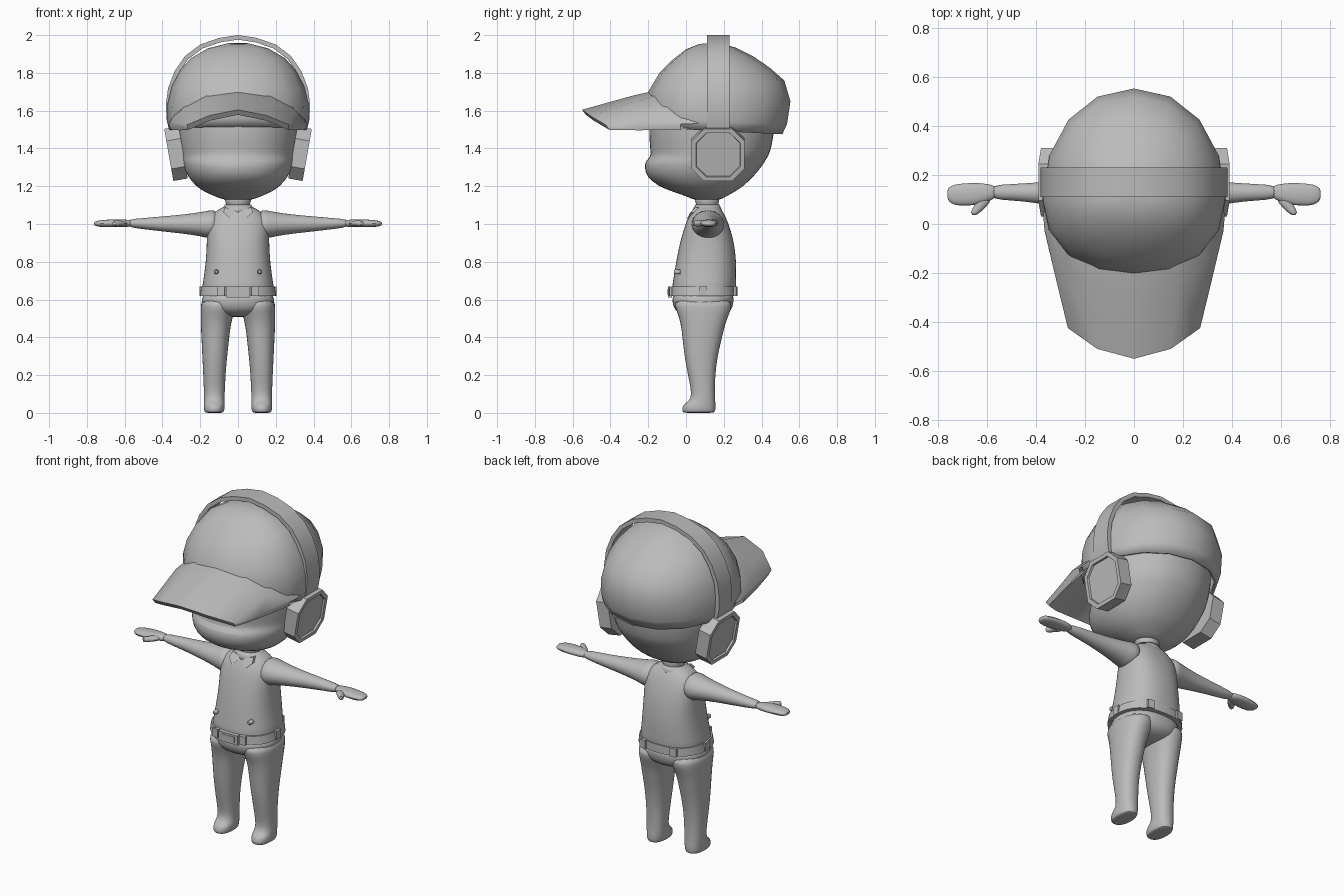
import bpy, bmesh, math
from mathutils import Matrix, Vector

grey = bpy.data.materials.new("plain_grey")
grey.diffuse_color = (0.5, 0.5, 0.5, 1)


def finish(name, bm, sub=0, thick=0, angle=40):
    """Turn a bmesh into a smooth-shaded object."""
    bmesh.ops.recalc_face_normals(bm, faces=bm.faces)
    me = bpy.data.meshes.new(name)
    bm.to_mesh(me)
    bm.free()
    me.materials.append(grey)
    ob = bpy.data.objects.new(name, me)
    bpy.context.collection.objects.link(ob)
    if thick:
        m = ob.modifiers.new("thickness", 'SOLIDIFY')
        m.thickness, m.offset = thick, -1
    if sub:
        ob.modifiers.new("round", 'SUBSURF').levels = sub
        ob.modifiers["round"].render_levels = sub
    bpy.ops.object.select_all(action='DESELECT')
    ob.select_set(True)
    bpy.context.view_layer.objects.active = ob
    bpy.ops.object.shade_smooth_by_angle(angle=math.radians(angle))
    return ob


def loft(name, rings, caps=(True, True), closed=True, flip=1, **kw):
    """Skin a list of point rings; flip=-1 mirrors across x."""
    bm = bmesh.new()
    vs = [[bm.verts.new((p[0] * flip, p[1], p[2])) for p in r] for r in rings]
    n = len(rings[0])
    for a, b in zip(vs, vs[1:]):
        for i in range(n if closed else n - 1):
            j = (i + 1) % n
            bm.faces.new((a[i], a[j], b[j], b[i]))
    if caps[0]:
        bm.faces.new(vs[0])
    if caps[1]:
        bm.faces.new(vs[-1])
    return finish(name, bm, **kw)


def pair(name, rings, **kw):
    loft("left_" + name, rings, **kw)
    loft("right_" + name, rings, flip=-1, **kw)


def oval(a0, a1, b0, b1, n=20, p=2.0):
    """Superellipse filling a rectangle."""
    out = []
    for i in range(n):
        t = 2 * math.pi * i / n
        c, s = math.cos(t), math.sin(t)
        out.append(((a0 + a1) / 2 + (a1 - a0) / 2 * math.copysign(abs(c) ** (2 / p), c),
                    (b0 + b1) / 2 + (b1 - b0) / 2 * math.copysign(abs(s) ** (2 / p), s)))
    return out


def zring(z, x0, x1, y0, y1, **kw):
    return [(x, y, z) for x, y in oval(x0, x1, y0, y1, **kw)]


def xring(x, y0, y1, z0, z1, **kw):
    return [(x, y, z) for y, z in oval(y0, y1, z0, z1, **kw)]


def stack(table, **kw):
    """Centred rings from rows of (z, half width, y front, y back)."""
    return [zring(z, -w, w, a, b, **kw) for z, w, a, b in table]


def box(name, center, size, turn=0):
    bm = bmesh.new()
    bmesh.ops.create_cube(bm, size=1)
    bm.transform(Matrix.Translation(center) @ Matrix.Rotation(turn, 4, 'Z')
                 @ Matrix.Diagonal((*size, 1)))
    return finish(name, bm)


# Head with a projecting muzzle below the face
loft("head", stack([
    (1.125, .07, .04, .18), (1.145, .12, .01, .21), (1.17, .18, -.07, .26), (1.20, .225, -.15, .305),
    (1.25, .268, -.212, .36), (1.30, .29, -.222, .40), (1.33, .297, -.22, .42),
    (1.355, .302, -.192, .435), (1.38, .306, -.19, .448), (1.45, .318, -.198, .465),
    (1.55, .325, -.20, .475), (1.68, .31, -.16, .46), (1.80, .25, -.08, .38),
    (1.88, .14, .02, .27), (1.90, .05, .09, .18)], n=24, p=2.15), sub=1)
loft("neck", stack([(1.04, .08, .035, .19), (1.08, .062, .055, .175),
                    (1.11, .06, .055, .17), (1.15, .09, .03, .19)]), sub=1)

# Cap crown: rows of z front, z back, half width, y front, y back
crown = []
for zf, zb, w, yf, yb in [
        (1.515, 1.475, .365, -.20, .51), (1.56, 1.53, .375, -.21, .535),
        (1.63, 1.65, .372, -.215, .553), (1.70, 1.76, .350, -.20, .52),
        (1.80, 1.83, .305, -.14, .44), (1.87, 1.885, .25, -.07, .36),
        (1.925, 1.935, .16, .0, .26), (1.953, 1.958, .06, .07, .17)]:
    ring = []
    for x, t in oval(-w, w, -1, 1, n=16, p=2.1):
        y = .1 + t * ((yb - .1) if t > 0 else (.1 - yf))
        ring.append((x, y, zf + (zb - zf) * (t + 1) / 2))
    crown.append(ring)
loft("cap_crown", crown, caps=(False, True), thick=.02, angle=60)


# Cap brim: inner seam and outer edge, one side then mirrored
def both_sides(half):
    return [(-x, y, z) for x, y, z in reversed(half[1:])] + half


inner = both_sides([(0, -.19, 1.70), (.17, -.155, 1.68), (.28, -.06, 1.63), (.345, .0, 1.57), (.365, .08, 1.535)])
middle = both_sides([(0, -.28, 1.68), (.18, -.245, 1.655), (.30, -.16, 1.60), (.358, -.05, 1.54), (.37, .03, 1.53)])
outer = both_sides([(0, -.55, 1.605), (.15, -.51, 1.575), (.27, -.425, 1.525), (.315, -.24, 1.523), (.365, -.03, 1.528)])
lower = [(x * .98, y + .02 * (abs(x) < .28), z - .027) for x, y, z in outer]
under = [(x * .98, y, z - .027) for x, y, z in inner]
loft("cap_brim", [inner, middle, outer, lower, under, inner], caps=(False, False),
     closed=False, angle=45)

# Headphone band: flat strip following an arch over the crown
arch = [(.355, 1.46), (.378, 1.55), (.382, 1.63), (.37, 1.72), (.335, 1.81),
        (.28, 1.89), (.20, 1.95), (.10, 1.985), (0, 2.0)]
arch = arch + [(-x, z) for x, z in reversed(arch[:-1])]
band = []
for x, z in arch:
    d = (Vector((x, z)) - Vector((0, 1.58))).normalized() * .024
    band.append([(x, .11, z), (x, .23, z), (x - d.x, .23, z - d.y), (x - d.x, .11, z - d.y)])
loft("headphone_band", band)

# Ear cups: tilted chamfered squares with a recessed outer face
octagon = [(.14, .075), (.075, .14), (-.075, .14), (-.14, .075),
           (-.14, -.075), (-.075, -.14), (.075, -.14), (.14, -.075)]
place = Matrix.Translation((.33, .17, 1.372)) @ Matrix.Rotation(math.radians(10), 4, 'Y')
pair("ear_cup", [[place @ Vector((x, y * s, z * s)) for y, z in octagon] for x, s in
                 [(-.04, 1), (.037, 1), (.037, .84), (.026, .82)]], angle=25)

# Shirt body
loft("shirt", stack([
    (.625, .198, -.08, .266), (.66, .192, -.076, .266), (.74, .179, -.063, .268), (.82, .170, -.05, .266),
    (.90, .166, -.033, .255), (.96, .168, -.016, .24), (1.01, .165, .0, .222),
    (1.05, .140, .02, .205), (1.08, .10, .04, .185), (1.095, .07, .055, .172)],
    n=24, p=2.4), sub=1)
pair("sleeve_and_arm", [xring(*r, n=16) for r in [
    (.10, .02, .21, .92, 1.08), (.16, .03, .205, .922, 1.073), (.20, .042, .195, .935, 1.063),
    (.30, .066, .178, .949, 1.05), (.40, .086, .17, .96, 1.041), (.50, .096, .163, .972, 1.032),
    (.59, .10, .16, .983, 1.025)]], sub=1)
pair("hand", [xring(*r, n=12, p=2.3) for r in [
    (.56, .105, .157, .985, 1.022), (.60, .09, .165, .983, 1.024), (.64, .077, .17, .983, 1.026),
    (.69, .072, .168, .983, 1.024), (.735, .075, .163, .984, 1.02), (.757, .092, .15, .990, 1.014),
    (.762, .105, .138, .995, 1.01)]], sub=1)
# Thumb angled forward from the palm
pair("thumb", [[(cx + dx, cy + dx * .6, 1.003 + dz) for dx, dz in oval(-r, r, -.016, .016, n=10)]
               for cx, cy, r in [(.60, .115, .026), (.625, .08, .02), (.645, .053, .016), (.66, .037, .009)]],
     sub=1)

# Collar ring and two pointed flaps
loft("collar", stack([(1.06, .098, .028, .195), (1.085, .082, .04, .185), (1.102, .068, .05, .176)]),
     caps=(False, False), thick=.008)
flap = [(.006, .037, 1.072), (.07, .05, 1.088), (.078, .024, 1.062), (.045, .006, 1.03)]
pair("collar_flap", [flap, [(x, y + .02, z) for x, y, z in flap]])
# Pocket studs
pair("stud", [[(x, y, z) for x, z in oval(.115 - r, .115 + r, .747 - r, .747 + r, n=8)]
              for y, r in [(-.03, .013), (-.056, .013), (-.063, .008)]])

# Belt, loops and buckle
loft("belt", stack([(.62, .203, -.086, .270), (.668, .196, -.082, .270)], n=32, p=2.4),
     caps=(True, True))
for k, (x, y, a) in enumerate([(.09, -.082, .1), (-.09, -.082, -.1), (.198, .09, math.pi / 2),
                               (-.198, .09, math.pi / 2), (.10, .262, -.15), (-.10, .262, .15)]):
    box(f"belt_loop_{k + 1}", (x, y, .645), (.04, .014, .05), a)
box("belt_buckle", (0, -.085, .640), (.125, .022, .056))
box("buckle_plate", (0, -.096, .640), (.085, .006, .034))

# Trousers: seat plus two legs with feet
loft("trouser_seat", stack([
    (.64, .188, -.072, .255), (.60, .194, -.074, .254), (.565, .192, -.07, .25), (.535, .16, -.052, .235),
    (.515, .09, -.015, .20), (.507, .04, .04, .15)], n=24, p=2.3), sub=1)
pair("leg", [zring(*r, n=16, p=2.3) for r in [
    (.61, .01, .197, -.065, .248), (.56, .012, .199, -.062, .246), (.51, .026, .199, -.04, .225),
    (.46, .038, .198, -.028, .207), (.40, .045, .195, -.021, .193), (.32, .054, .191, -.012, .173),
    (.24, .062, .187, .001, .16), (.16, .067, .183, .018, .154), (.09, .07, .181, .03, .154),
    (.06, .07, .181, .012, .156), (.045, .069, .182, -.016, .158), (.018, .07, .182, -.024, .158),
    (.003, .076, .176, -.018, .153), (.0, .085, .167, -.008, .143)]], sub=1)
